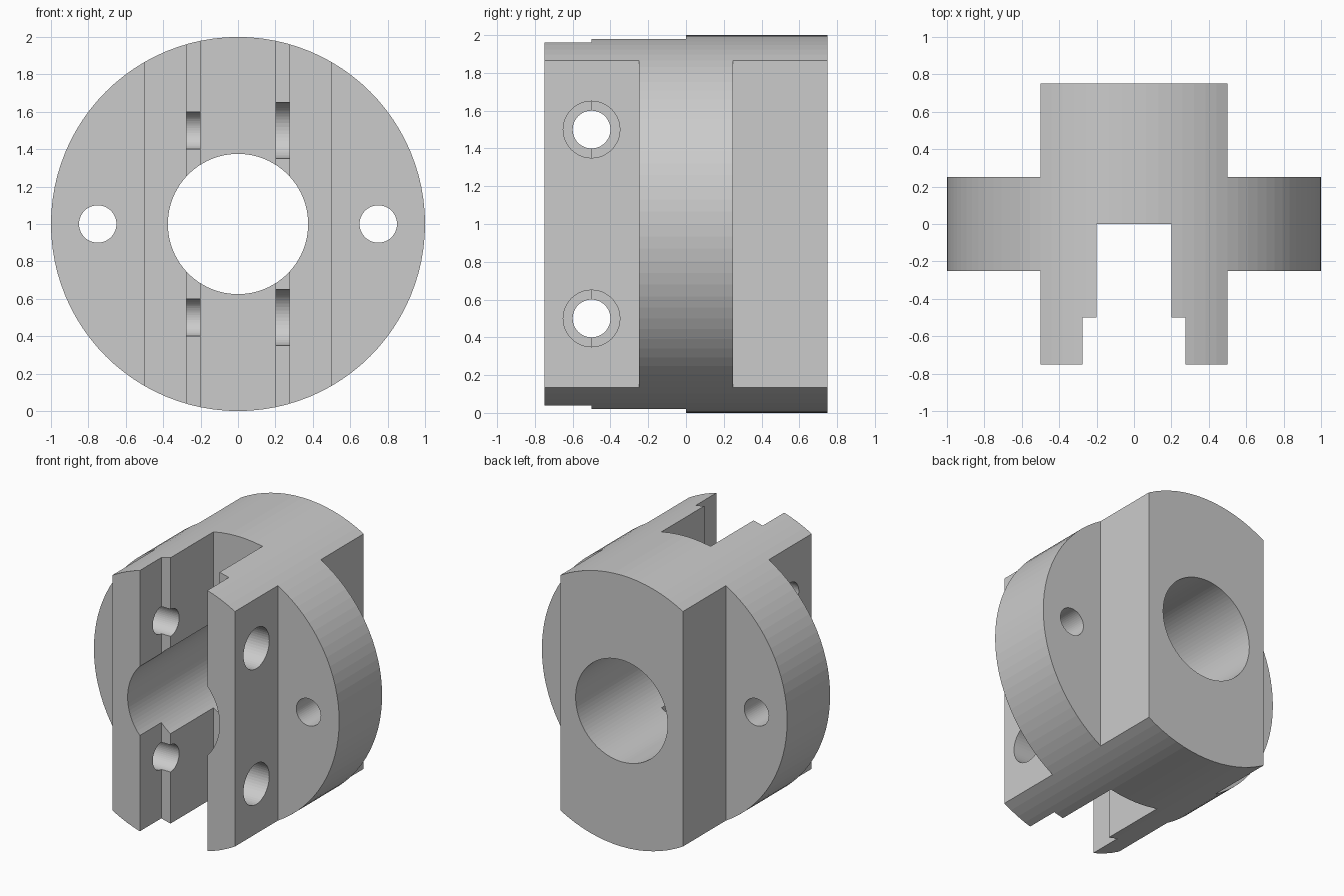
import bpy
from math import pi

if "Cube" in bpy.data.objects:
    bpy.data.objects.remove(bpy.data.objects["Cube"])


def cylinder(name, radius, length, loc, axis, sides):
    rot = (pi / 2, 0, 0) if axis == 'Y' else (0, pi / 2, 0)
    bpy.ops.mesh.primitive_cylinder_add(vertices=sides, radius=radius, depth=length,
                                        location=loc, rotation=rot)
    obj = bpy.context.object
    obj.name = name
    return obj


def box(name, x0, x1, y0, y1):
    bpy.ops.mesh.primitive_cube_add(size=1, location=((x0 + x1) / 2, (y0 + y1) / 2, 1))
    obj = bpy.context.object
    obj.name = name
    obj.scale = (x1 - x0, y1 - y0, 3)
    bpy.ops.object.transform_apply(location=False, rotation=False, scale=True)
    return obj


# Round stock lying along y
body = cylinder("clamp_hub", 1, 1.5, (0, 0, 1), 'Y', 96)
cutters = []

for s in (-1, 1):
    # Side flats in front of and behind the round flange
    x0, x1 = sorted((s * 0.5, s * 1.5))
    cutters.append(box("front_flat_cutter", x0, x1, -1, -0.25))
    cutters.append(box("back_flat_cutter", x0, x1, 0.25, 1))
    # Flange bolt holes
    cutters.append(cylinder("flange_hole_cutter", 0.1, 2, (s * 0.75, 0, 1), 'Y', 48))

# Stepped slot and central bore
cutters.append(box("slot_cutter", -0.2, 0.2, -1, 0))
cutters.append(box("slot_step_cutter", -0.275, 0.275, -1.1, -0.5))
cutters.append(cylinder("bore_cutter", 0.375, 2, (0, 0, 1), 'Y', 96))

# Cross holes through the jaws: wide on the right, narrow on the left
for z in (0.5, 1.5):
    cutters.append(cylinder("wide_hole_cutter", 0.15, 0.8, (0.45, -0.5, z), 'X', 48))
    cutters.append(cylinder("narrow_hole_cutter", 0.1, 0.8, (-0.45, -0.5, z), 'X', 48))

for cutter in cutters:
    mod = body.modifiers.new(cutter.name, 'BOOLEAN')
    mod.operation = 'DIFFERENCE'
    mod.solver = 'EXACT'
    mod.object = cutter
    bpy.context.view_layer.objects.active = body
    bpy.ops.object.modifier_apply(modifier=mod.name)
    bpy.data.objects.remove(cutter, do_unlink=True)
